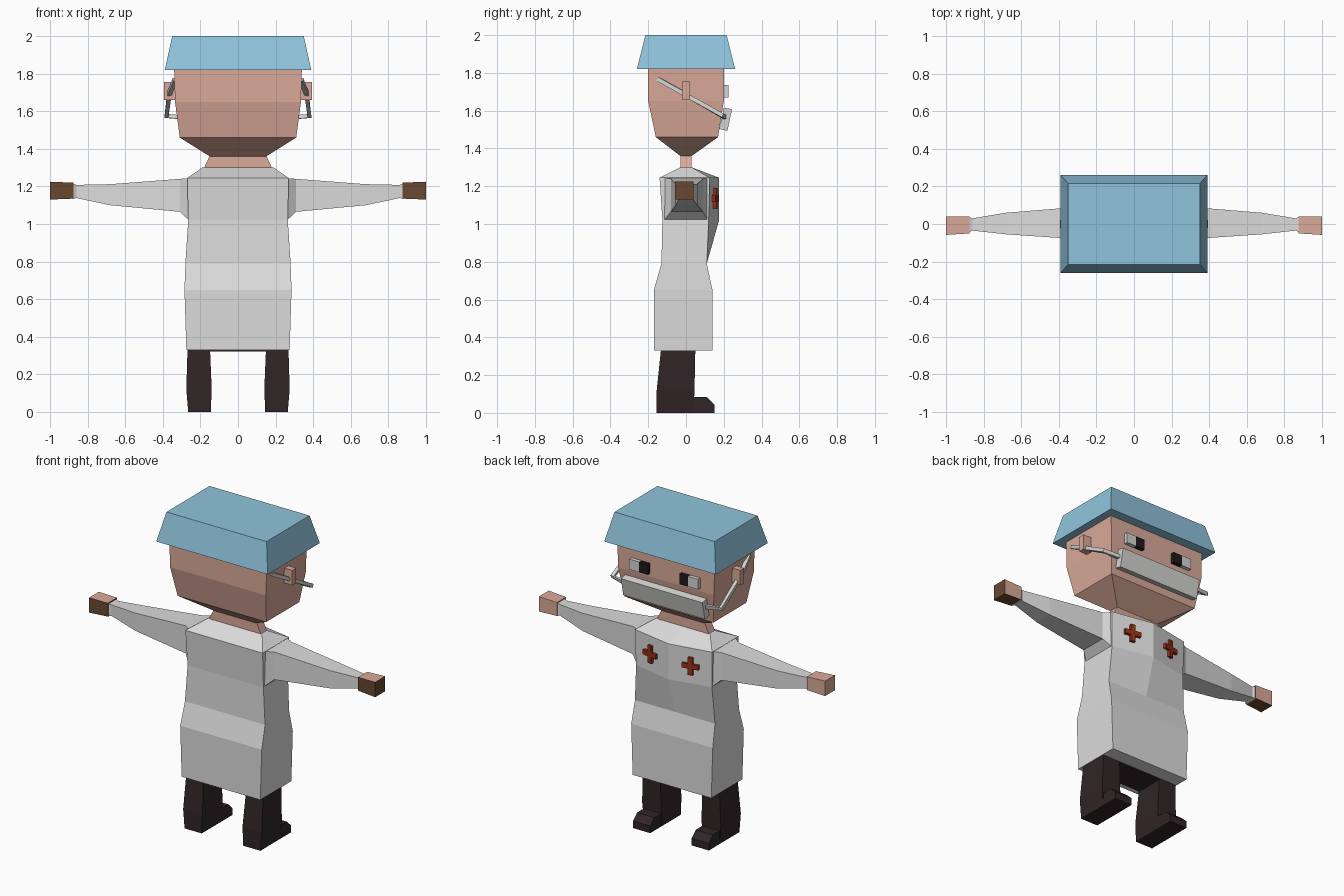
import bpy, bmesh, math
from mathutils import Vector, Matrix

if "Cube" in bpy.data.objects:
    bpy.data.objects.remove(bpy.data.objects["Cube"])


def mat(name, r, g, b):
    m = bpy.data.materials.new(name)
    m.diffuse_color = (r, g, b, 1)
    m.use_nodes = True
    m.node_tree.nodes["Principled BSDF"].inputs["Base Color"].default_value = m.diffuse_color
    return m


COAT = mat("coat white", 0.72, 0.72, 0.72)
SKIN = mat("skin", 0.70, 0.40, 0.32)
BLUE = mat("cap blue", 0.28, 0.55, 0.72)
DARK = mat("trouser black", 0.03, 0.018, 0.02)
BROWN = mat("palm brown", 0.14, 0.065, 0.03)
RED = mat("cross red", 0.30, 0.03, 0.008)
GREY = mat("mask grey", 0.66, 0.66, 0.65)
BLACK = mat("pupil black", 0.012, 0.01, 0.01)


def loft(name, rings, *mats):
    """Skin closed rings of equal length and cap both ends."""
    bm = bmesh.new()
    rows = [[bm.verts.new(p) for p in r] for r in rings]
    n = len(rows[0])
    for a, b in zip(rows, rows[1:]):
        for i in range(n):
            j = (i + 1) % n
            bm.faces.new((a[i], a[j], b[j], b[i]))
    bm.faces.new(rows[0][::-1])
    bm.faces.new(rows[-1])
    bmesh.ops.recalc_face_normals(bm, faces=bm.faces)
    me = bpy.data.meshes.new(name)
    bm.to_mesh(me)
    bm.free()
    ob = bpy.data.objects.new(name, me)
    bpy.context.collection.objects.link(ob)
    for m in mats:
        me.materials.append(m)
    return ob


def zring(x0, x1, y0, y1, z):
    return [(x0, y0, z), (x1, y0, z), (x1, y1, z), (x0, y1, z)]


def xring(x, y0, y1, z0, z1):
    return [(x, y0, z0), (x, y1, z0), (x, y1, z1), (x, y0, z1)]


def box(name, x0, x1, y0, y1, z0, z1, m):
    x0, x1 = sorted((x0, x1))
    return loft(name, [zring(x0, x1, y0, y1, z0), zring(x0, x1, y0, y1, z1)], m)


def bar(name, pts, w, m):
    """Square strap following a path."""
    rings = []
    for i, p in enumerate(pts):
        t = (Vector(pts[min(i + 1, len(pts) - 1)]) - Vector(pts[max(i - 1, 0)])).normalized()
        a = t.cross(Vector((0, 0, 1))).normalized()
        b = a.cross(t)
        rings.append([Vector(p) + (a * u + b * v) * w for u, v in ((-1, -1), (1, -1), (1, 1), (-1, 1))])
    return loft(name, rings, m)


# head and neck
loft("head", [zring(-x, x, a, b, z) for x, a, b, z in (
    (0.15, -0.03, 0.03, 1.36), (0.31, -0.16, 0.17, 1.46),
    (0.335, -0.20, 0.20, 1.65), (0.34, -0.20, 0.20, 1.83))], SKIN)
loft("neck", [zring(-0.185, 0.185, -0.03, 0.03, 1.29),
              zring(-0.15, 0.15, -0.03, 0.03, 1.365)], SKIN)

# cap
loft("cap", [zring(-0.39, 0.39, -0.26, 0.26, 1.82),
             zring(-0.35, 0.35, -0.215, 0.215, 2.0)], BLUE)

# coat body: half width, back, side front, centre front, height
loft("coat", [[(-x, a, z), (x, a, z), (x, b, z), (0, c, z), (-x, b, z)] for x, a, b, c, z in (
    (0.275, -0.17, 0.14, 0.14, 0.33), (0.285, -0.17, 0.14, 0.14, 0.65),
    (0.28, -0.13, 0.11, 0.11, 0.79), (0.265, -0.125, 0.12, 0.175, 1.02),
    (0.27, -0.14, 0.125, 0.175, 1.245), (0.19, -0.03, 0.03, 0.03, 1.30))], COAT)

# trouser seat just showing under the hem
box("trouser_seat", -0.15, 0.15, -0.13, 0.05, 0.322, 0.4, DARK)

for s, side in ((1, "right"), (-1, "left")):
    # sleeve and hand
    loft(side + "_sleeve", [xring(s * x, a, b, c, d) for x, a, b, c, d in (
        (0.25, -0.125, 0.12, 1.01, 1.245), (0.31, -0.08, 0.09, 1.065, 1.24),
        (0.68, -0.055, 0.06, 1.10, 1.212), (0.86, -0.035, 0.03, 1.138, 1.208),
        (0.88, -0.045, 0.038, 1.133, 1.215))], COAT)
    hand = loft(side + "_hand", [xring(s * 0.875, -0.05, 0.04, 1.135, 1.22),
                                 xring(s * 1.0, -0.058, 0.04, 1.13, 1.225)], SKIN, BROWN)
    for f in hand.data.polygons:
        n = f.normal
        f.material_index = int(n.y < -0.7 or n.z < -0.7 or n.x > 0.7)

    # leg and shoe
    loft(side + "_leg", [zring(s * x0, s * x1, a, b, z) for x0, x1, a, b, z in (
        (0.145, 0.265, -0.155, 0.04, 0.0), (0.14, 0.275, -0.155, 0.045, 0.12),
        (0.15, 0.268, -0.13, 0.05, 0.36))], DARK)
    shoe = [(0.02, 0), (0.15, 0), (0.15, 0.045), (0.11, 0.083), (0.02, 0.083)]
    loft(side + "_shoe", [[(s * x, y, z) for y, z in shoe] for x in (0.145, 0.265)], DARK)

    # ear
    box(side + "_ear", s * 0.33, s * 0.393, -0.02, 0.02, 1.66, 1.755, SKIN)

    # eye: white outside, pupil inside
    box(side + "_eye_white", s * 0.172, s * 0.24, 0.19, 0.224, 1.67, 1.735, GREY)
    box(side + "_pupil", s * 0.11, s * 0.172, 0.19, 0.224, 1.67, 1.735, BLACK)

    # mask strap
    bar(side + "_mask_strap", [(s * 0.27, 0.205, 1.565), (s * 0.38, 0.19, 1.575),
                               (s * 0.365, -0.02, 1.695), (s * 0.335, -0.15, 1.768)], 0.011, GREY)

    # chest cross lying on the slanted chest
    place = Matrix.Translation((s * 0.14, 0.15, 1.135)) @ Matrix.Rotation(-s * math.radians(10.5), 4, 'Z')
    for part, hx, hz in (("upright", 0.015, 0.055), ("crossbar", 0.052, 0.015)):
        c = box(side + "_cross_" + part, -hx, hx, -0.015, 0.015, -hz, hz, RED)
        c.data.transform(place)

# face mask, tilted plate
mask = box("mask", -0.285, 0.285, -0.022, 0.022, -0.058, 0.058, GREY)
mask.data.transform(Matrix.Translation((0, 0.21, 1.555)) @ Matrix.Rotation(math.radians(-12), 4, 'X'))
